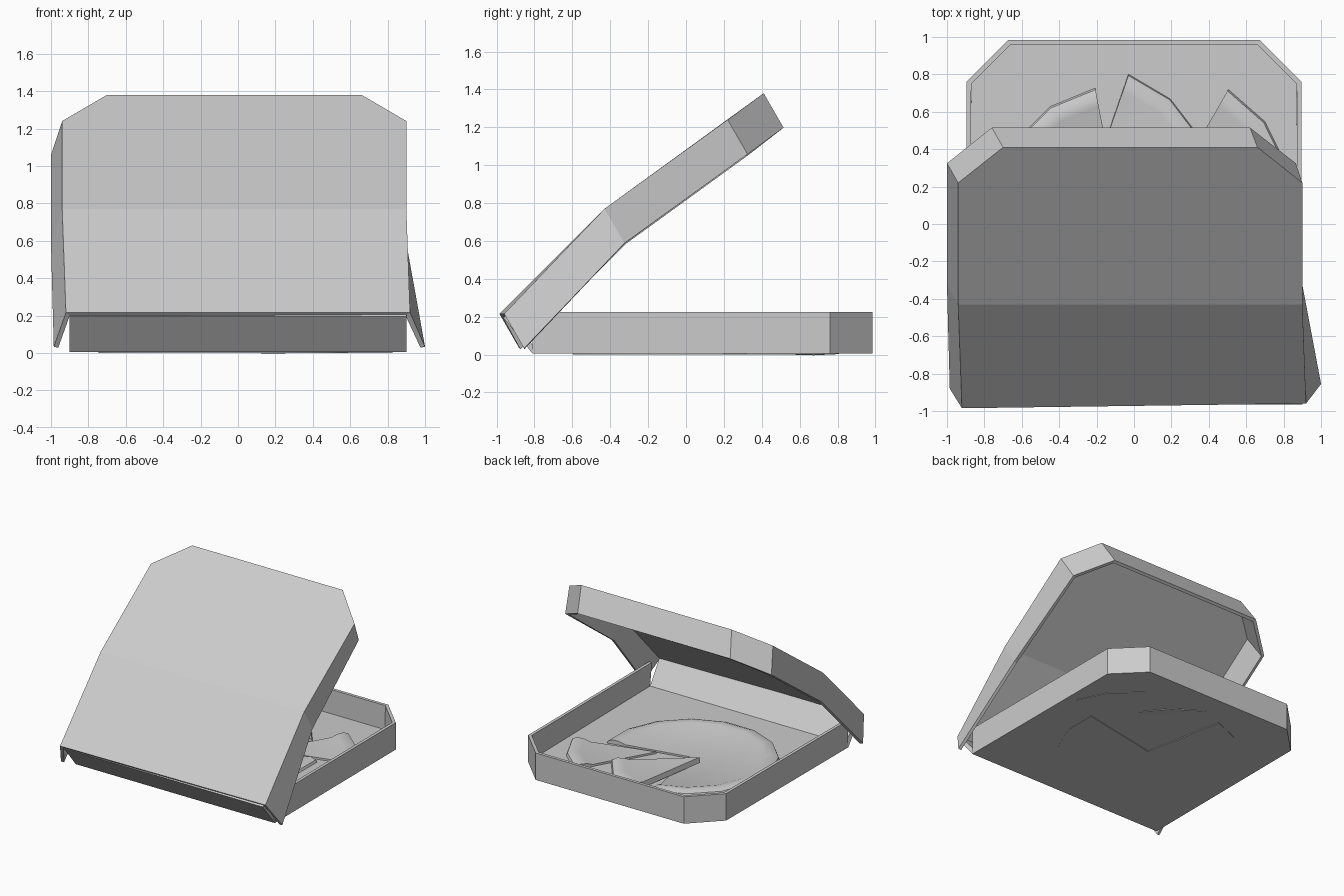
import bpy, bmesh
from math import radians, cos, sin
from mathutils import Matrix, Vector

if "Cube" in bpy.data.objects:
    bpy.data.objects.remove(bpy.data.objects["Cube"])


def make_object(name, verts, faces):
    mesh = bpy.data.meshes.new(name)
    mesh.from_pydata(verts, [], faces)
    mesh.update()
    ob = bpy.data.objects.new(name, mesh)
    bpy.context.collection.objects.link(ob)
    return ob


def folded_tray(name, panel, faces, rims, thickness):
    """Cardboard panel with a folded wall on each outline edge that has rim points."""
    verts = list(panel)
    faces = [list(f) for f in faces]
    n = len(panel)
    # continuous wall from vertex 1 round to vertex 0
    for p in rims:
        verts.append(p)
    for i in range(1, n):
        a, b = i, (i + 1) % n
        faces.append([a, n + a, n + b, b])
    return verts, faces


def cardboard(name, verts, faces, thickness):
    ob = make_object(name, verts, faces)
    mod = ob.modifiers.new("thickness", 'SOLIDIFY')
    mod.thickness = thickness
    mod.offset = -1
    mod.use_even_offset = True
    return ob


# Box base: floor, chamfered upright walls, and a back wall leaning out
Z0, H = 0.005, 0.225
outline = [(0.9, -0.81), (-0.9, -0.81), (-0.895, 0.76), (-0.67, 0.985),
           (0.67, 0.985), (0.895, 0.76)]
floor = [(x, y, Z0) for x, y in outline]
rim = [(x, y, H) for x, y in outline]
v, f = folded_tray("box_base", floor, [range(6)], rim, 0.025)
k = len(v)
v += [(0.9, -0.965, 0.195), (-0.9, -0.965, 0.195)]
f.append([0, k, k + 1, 1])
cardboard("box_base", v, f, 0.025)

# Lid: bent top panel with flared side flaps
top = [(-0.92, -0.985, 0.215), (0.92, -0.96, 0.215), (0.9, -0.43, 0.77),
       (0.9, 0.22, 1.24), (0.66, 0.41, 1.38), (-0.70, 0.41, 1.38),
       (-0.94, 0.22, 1.24), (-0.94, -0.43, 0.77)]
flap_x = [-0.985, 1.0, 0.9, 0.865, 0.62, -0.76, -1.0, -1.0]
edge = [(fx, y + 0.105, z - 0.182) for fx, (x, y, z) in zip(flap_x, top)]
v, f = folded_tray("box_lid", top, [[0, 1, 2, 7], [2, 3, 4, 5, 6, 7]], edge, 0.025)
cardboard("box_lid", v, f, 0.025)

# Pizza: section from centre to crust, swept in 22.5 degree steps
PROFILE = [(0.52, 0.045), (0.57, 0.062), (0.62, 0.066), (0.66, 0.05), (0.68, 0.0)]


def pizza_sector(name, apex, start, steps, tilt=0):
    verts = [(0, 0, 0), (0, 0, 0.045)]
    faces = []
    m = len(PROFILE)
    for s in range(steps + 1):
        a = radians(start + 22.5 * s)
        verts += [(r * cos(a), r * sin(a), z) for r, z in PROFILE]
    for s in range(steps):
        i, j = 2 + s * m, 2 + (s + 1) * m
        faces.append([1, i, j])
        faces += [[i + q, i + q + 1, j + q + 1, j + q] for q in range(m - 1)]
        faces.append([0, j + m - 1, i + m - 1])
    last = 2 + steps * m
    faces.append([0] + [2 + q for q in reversed(range(m))] + [1])
    faces.append([0, 1] + [last + q for q in range(m)])
    ob = make_object(name, verts, faces)
    bm = bmesh.new()
    bm.from_mesh(ob.data)
    bmesh.ops.recalc_face_normals(bm, faces=bm.faces)
    # lift the tip about the crust
    if tilt:
        mid = radians(start + 11.25 * steps)
        out = Vector((cos(mid), sin(mid), 0))
        axis = Vector((-out.y, out.x, 0))
        bmesh.ops.rotate(bm, verts=bm.verts, cent=out * 0.65,
                         matrix=Matrix.Rotation(radians(tilt), 3, axis))
    bm.to_mesh(ob.data)
    bm.free()
    ob.location = (*apex, 0)
    bpy.ops.object.select_all(action='DESELECT')
    ob.select_set(True)
    bpy.context.view_layer.objects.active = ob
    bpy.ops.object.shade_smooth_by_angle(angle=radians(40))
    return ob


pizza_sector("pizza", (-0.08, 0.07), 101, 12)
pizza_sector("slice_flat", (0.17, 0.14), 15, 2)
pizza_sector("slice_lifted", (-0.25, 0.165), 26, 2, 7)
